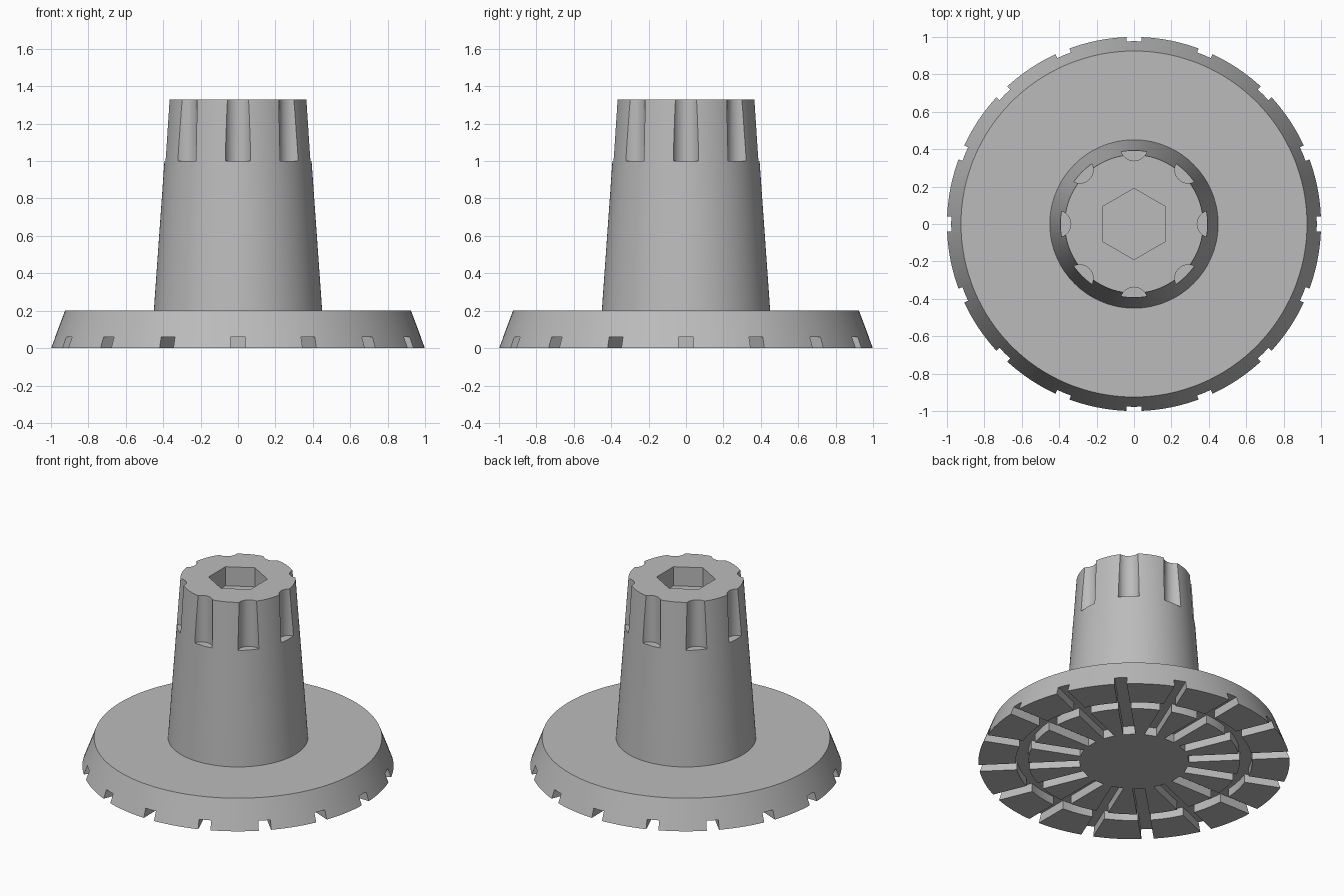
import bpy, bmesh
from math import pi, tau
from mathutils import Matrix, Vector

if "Cube" in bpy.data.objects:
    bpy.data.objects.remove(bpy.data.objects["Cube"])

grey = bpy.data.materials.new("plain grey")
grey.use_nodes = True
grey.diffuse_color = (0.5, 0.5, 0.5, 1)
grey.node_tree.nodes["Principled BSDF"].inputs["Base Color"].default_value = grey.diffuse_color


def make_object(name, bm):
    bmesh.ops.recalc_face_normals(bm, faces=bm.faces)
    mesh = bpy.data.meshes.new(name)
    bm.to_mesh(mesh)
    bm.free()
    mesh.materials.append(grey)
    obj = bpy.data.objects.new(name, mesh)
    bpy.context.collection.objects.link(obj)
    return obj


def lathe(name, profile, steps=128):
    """Spin an (r, z) profile that starts and ends on the axis."""
    bm = bmesh.new()
    verts = [bm.verts.new((r, 0, z)) for r, z in profile]
    edges = [bm.edges.new(pair) for pair in zip(verts, verts[1:])]
    bmesh.ops.spin(bm, geom=verts + edges, cent=(0, 0, 0), axis=(0, 0, 1),
                   angle=tau, steps=steps, use_duplicate=False)
    bmesh.ops.remove_doubles(bm, verts=bm.verts, dist=1e-4)
    return make_object(name, bm)


def add_cylinder(bm, sides, radius, low, high, matrix):
    place = matrix @ Matrix.Translation((0, 0, (low + high) / 2))
    bmesh.ops.create_cone(bm, cap_ends=True, segments=sides, radius1=radius,
                          radius2=radius, depth=high - low, matrix=place)


def cut(obj, name, bm):
    """Subtract the cutter mesh and discard it."""
    cutter = make_object(name, bm)
    cutter.hide_render = True
    mod = obj.modifiers.new(name, "BOOLEAN")
    mod.operation = "DIFFERENCE"
    mod.solver = "EXACT"
    mod.object = cutter
    bpy.context.view_layer.objects.active = obj
    bpy.ops.object.modifier_apply(modifier=mod.name)
    bpy.data.objects.remove(cutter)


# Flange disc, with the ring channel in its underside
GROOVE = 0.06
flange = lathe("flange", [(0, 0), (0.68, 0), (0.68, GROOVE), (0.76, GROOVE),
                          (0.76, 0), (1, 0), (0.925, 0.2), (0, 0.2)])

# Sixteen radial grooves running from the hub out through the rim
bm = bmesh.new()
inner, outer, width = 0.35, 1.1, 0.08
for i in range(16):
    place = (Matrix.Rotation(i * tau / 16, 4, "Z")
             @ Matrix.Translation(((inner + outer) / 2, 0, 0))
             @ Matrix.Diagonal((outer - inner, width, GROOVE * 2, 1)))
    bmesh.ops.create_cube(bm, size=1, matrix=place)
cut(flange, "radial_grooves", bm)

# Tapered shaft standing on the flange
TOP = 1.33
shaft = lathe("shaft", [(0, 0.2), (0.45, 0.2), (0.37, TOP), (0, TOP)])

# Eight round flutes around the upper end
bm = bmesh.new()
for i in range(8):
    place = Matrix.Rotation(i * tau / 8, 4, "Z") @ Matrix.Translation((0.41, 0, 0))
    add_cylinder(bm, 32, 0.072, 1, TOP + 0.1, place)
cut(shaft, "flutes", bm)

# Hexagonal socket in the top
bm = bmesh.new()
add_cylinder(bm, 6, 0.19, TOP - 0.135, TOP + 0.1, Matrix.Identity(4))
corner = max(bm.verts, key=lambda v: v.co.y).co
if corner.y < 0.18:
    bmesh.ops.rotate(bm, verts=bm.verts, cent=Vector(), matrix=Matrix.Rotation(pi / 6, 3, "Z"))
cut(shaft, "hex_socket", bm)

# Smooth the round walls and keep the edges crisp
bpy.ops.object.select_all(action="DESELECT")
for obj in (flange, shaft):
    obj.select_set(True)
bpy.context.view_layer.objects.active = shaft
bpy.ops.object.shade_smooth_by_angle(angle=pi / 6)
